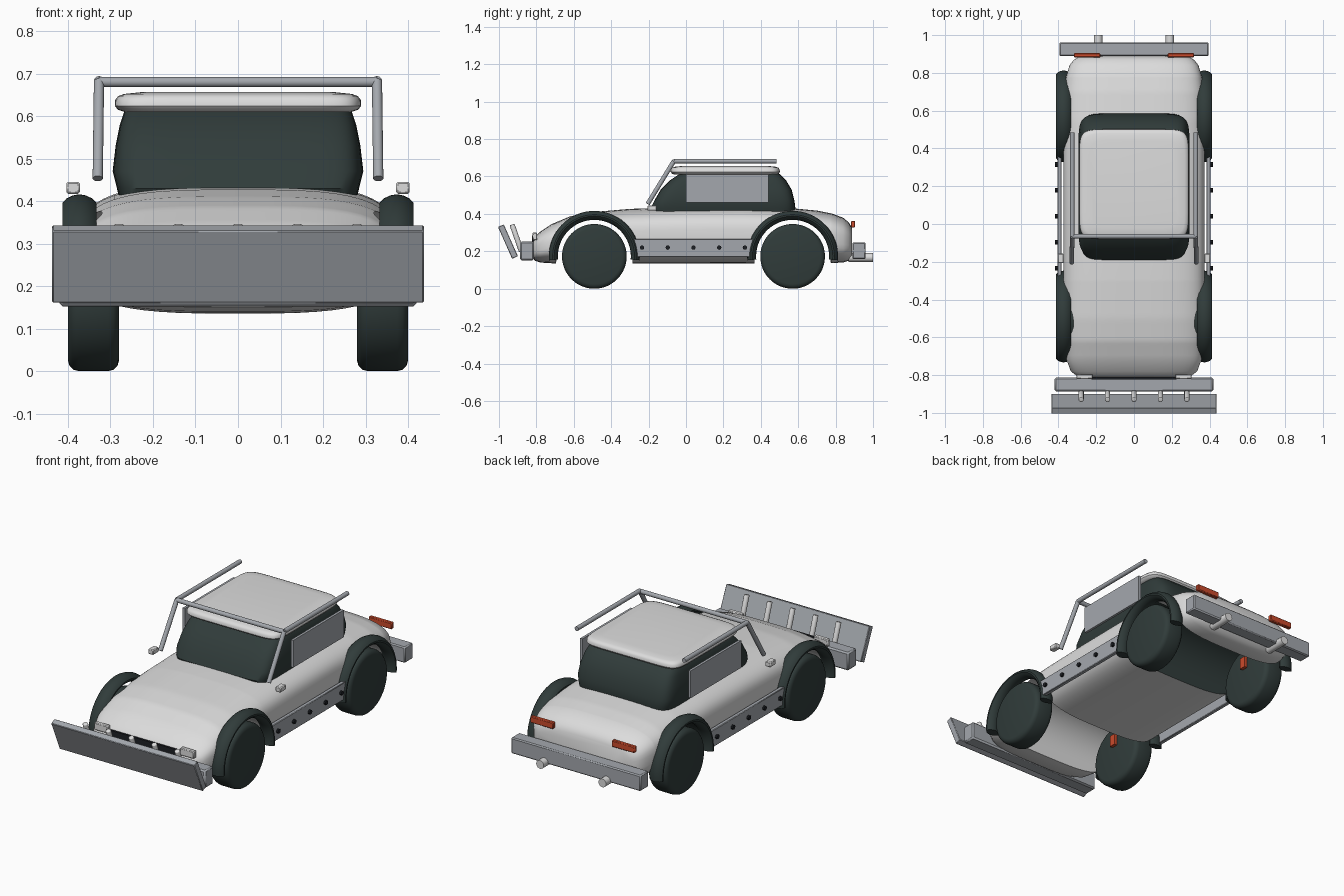
import bpy, bmesh, math
from mathutils import Vector, Matrix

if "Cube" in bpy.data.objects:
    bpy.data.objects.remove(bpy.data.objects["Cube"], do_unlink=True)


def material(name, r, g, b):
    m = bpy.data.materials.new(name)
    m.use_nodes = True
    m.diffuse_color = (r, g, b, 1)
    node = next(n for n in m.node_tree.nodes if n.type == 'BSDF_PRINCIPLED')
    node.inputs["Base Color"].default_value = (r, g, b, 1)
    return m


WHITE = material("white_paint", .72, .72, .72)
DARK = material("dark_green_black", .03, .045, .043)
STEEL = material("blue_grey_steel", .37, .39, .42)
RED = material("lamp_red", .6, .07, .025)
BLACK = material("bolt_black", .012, .014, .018)


def finish(bm, name, mat, bevel=0, segments=1):
    bmesh.ops.recalc_face_normals(bm, faces=bm.faces)
    if bevel:
        sharp = [e for e in bm.edges if e.calc_face_angle(0) > .6]
        bmesh.ops.bevel(bm, geom=sharp, offset=bevel, segments=segments,
                        affect='EDGES', profile=.5)
    mesh = bpy.data.meshes.new(name)
    bm.to_mesh(mesh)
    bm.free()
    obj = bpy.data.objects.new(name, mesh)
    bpy.context.collection.objects.link(obj)
    mesh.materials.append(mat)
    bpy.ops.object.select_all(action='DESELECT')
    obj.select_set(True)
    bpy.context.view_layer.objects.active = obj
    bpy.ops.object.shade_smooth_by_angle(angle=math.radians(40))
    return obj


def box(name, center, size, mat, bevel=0, tilt=0):
    bm = bmesh.new()
    bmesh.ops.create_cube(bm, size=1)
    bm.transform(Matrix.Diagonal((*size, 1)))
    bm.transform(Matrix.Rotation(math.radians(tilt), 4, 'X'))
    bm.transform(Matrix.Translation(center))
    return finish(bm, name, mat, bevel)


def tube(name, a, b, radius, mat, bevel=0, sides=20):
    a, b = Vector(a), Vector(b)
    bm = bmesh.new()
    bmesh.ops.create_cone(bm, cap_ends=True, segments=sides, radius1=radius,
                          radius2=radius, depth=(b - a).length)
    bm.transform(Matrix.Translation((a + b) / 2)
                 @ (b - a).to_track_quat('Z', 'Y').to_matrix().to_4x4())
    return finish(bm, name, mat, bevel, 3)


def loft(name, rings, mat):
    bm = bmesh.new()
    loops = [[bm.verts.new(p) for p in ring] for ring in rings]
    n = len(loops[0])
    for lo, hi in zip(loops, loops[1:]):
        for i in range(n):
            j = (i + 1) % n
            bm.faces.new((lo[i], lo[j], hi[j], hi[i]))
    bm.faces.new(loops[0])
    bm.faces.new(loops[-1])
    bmesh.ops.remove_doubles(bm, verts=bm.verts, dist=1e-5)
    return finish(bm, name, mat)


def oval(half_u, half_v, power, count=48):
    """Points of a rounded rectangle."""
    for i in range(count):
        t = 2 * math.pi * (i + .5) / count
        c, s = math.cos(t), math.sin(t)
        yield (half_u * math.copysign(abs(c) ** (2 / power), c),
               half_v * math.copysign(abs(s) ** (2 / power), s))


AXLES = {"front": -.49, "rear": .57}
HUB, WELL, POWER = .173, .203, 3.3

# Body shell: y, half width, top, bottom
stations = [(-.82, .25, .25, .17), (-.81, .295, .275, .15), (-.78, .335, .305, .14),
            (-.72, .357, .345, .136), (-.62, .37, .387, .135), (-.5, .375, .41, .135),
            (-.3, .375, .427, .135), (0, .375, .437, .135), (.3, .375, .44, .135),
            (.55, .375, .432, .135), (.7, .37, .418, .135), (.78, .36, .402, .137),
            (.84, .342, .38, .14), (.87, .318, .355, .15), (.888, .285, .325, .17)]


def body_ring(y, floor):
    """Cross-section at y, with everything below the well roof cut off."""
    a, b = next((a, b) for a, b in zip(stations, stations[1:]) if a[0] <= y <= b[0])
    f = (y - a[0]) / (b[0] - a[0])
    w, top, low = (p + (q - p) * f for p, q in zip(a[1:], b[1:]))
    mid, half = (top + low) / 2, (top - low) / 2
    ring = []
    for u, v in oval(w, half, POWER):
        if mid + v < floor:
            v = floor - mid
            reach = w * (1 - abs(v / half) ** POWER) ** (1 / POWER)
            u = max(-reach, min(reach, u))
        ring.append((u, y, mid + v))
    return ring


# Plain stations outside the wells, arc samples inside them
cuts = [(s[0], 0) for s in stations if all(abs(s[0] - a) > WELL for a in AXLES.values())]
for axle in AXLES.values():
    cuts += [(axle - WELL - .001, 0), (axle + WELL + .001, 0)]
    for i in range(33):
        t = math.pi * i / 32
        cuts.append((axle - WELL * math.cos(t), HUB + WELL * math.sin(t)))
body = loft("body_shell", [body_ring(y, floor) for y, floor in sorted(cuts)], WHITE)

# Dark lining on the forward half of the rear well
body.data.materials.append(DARK)
for face in body.data.polygons:
    c = face.center
    arc_radius = math.hypot(c.y - AXLES["rear"], c.z - HUB)
    if arc_radius < WELL + .003 and c.y < AXLES["rear"] + .03 and face.normal.z < .1:
        face.material_index = 1

# Dark glass cabin: z, front, back, half width
levels = [(.385, -.17, .575, .275), (.43, -.19, .585, .285), (.47, -.17, .58, .295),
          (.53, -.135, .565, .288), (.58, -.085, .535, .278), (.61, -.04, .505, .268),
          (.625, -.01, .48, .255)]
loft("cabin_glass", [[(u, (f + k) / 2 + v, z) for u, v in oval(w, (k - f) / 2, 9)]
                     for z, f, k, w in levels], DARK)

# Roof slab
slab = [(.61, .022), (.615, .007), (.624, 0), (.638, .001), (.647, .008), (.652, .022), (.656, .06)]
loft("roof", [[(u, .21 + v, z) for u, v in oval(.29 - d, .292 - d, 9)] for z, d in slab], WHITE)

# Wheels, flares and brakes
for side, s in (("left", 1), ("right", -1)):
    for end, y in AXLES.items():
        tag = f"{end}_{side}"
        tube(f"{tag}_wheel", (s * .28, y, HUB), (s * .4, y, HUB), HUB, DARK, .025, 48)
        box(f"{tag}_brake", (s * .277, y, HUB + .075), (.03, .038, .062), RED)
        arc = []
        for i in range(37):
            a = math.radians(-5 + 190 * i / 36)
            arc.append([(s * .373 + u, y + math.cos(a) * (.219 + v),
                         HUB + math.sin(a) * (.219 + v))
                        for u, v in oval(.041, .024, 1.7, 14)])
        loft(f"{tag}_flare", arc, DARK)

    # Bolted side armour
    box(f"{side}_sill_plate", (s * .395, .037, .218), (.022, .645, .095), STEEL, .003)
    for i in range(5):
        y = -.235 + .1375 * i
        tube(f"{side}_sill_bolt_{i + 1}", (s * .4, y, .22), (s * .417, y, .22), .012, BLACK, sides=8)

    # Window armour hanging below the rack rail
    box(f"{side}_window_plate", (s * .33, .22, .535), (.014, .44, .15), STEEL)

    # Rack, markers and lamps
    corner = (s * .327, -.065, .682)
    tube(f"{side}_rack_post", (s * .33, -.205, .453), corner, .012, STEEL)
    tube(f"{side}_rack_rail", corner, (s * .327, .485, .682), .012, STEEL)
    box(f"{side}_marker_box", (s * .388, -.182, .431), (.032, .05, .028), WHITE, .004)
    box(f"{side}_headlamp", (s * .262, -.808, .28), (.085, .025, .04), WHITE, .004)
    box(f"{side}_tail_lamp", (s * .248, .893, .345), (.14, .022, .036), RED, .004)
    tube(f"{side}_exhaust", (s * .19, .87, .167), (s * .19, 1, .167), .023, WHITE)

tube("rack_crossbar", (-.327, -.065, .68), (.327, -.065, .68), .012, STEEL)

# Bumpers, grille and plow
box("front_bumper", (0, -.85, .202), (.84, .075, .1), STEEL, .008)
box("rear_bumper", (0, .925, .203), (.79, .072, .088), STEEL, .006)
box("grille", (0, -.817, .25), (.45, .012, .07), BLACK)
box("plow_blade", (0, -.952, .252), (.874, .034, .186), STEEL, .003, 24)
for i in range(5):
    x = -.28 + .14 * i
    tube(f"plow_peg_{i + 1}", (x, -.93, .343), (x, -.88, .2), .014, WHITE, .004, 16)
